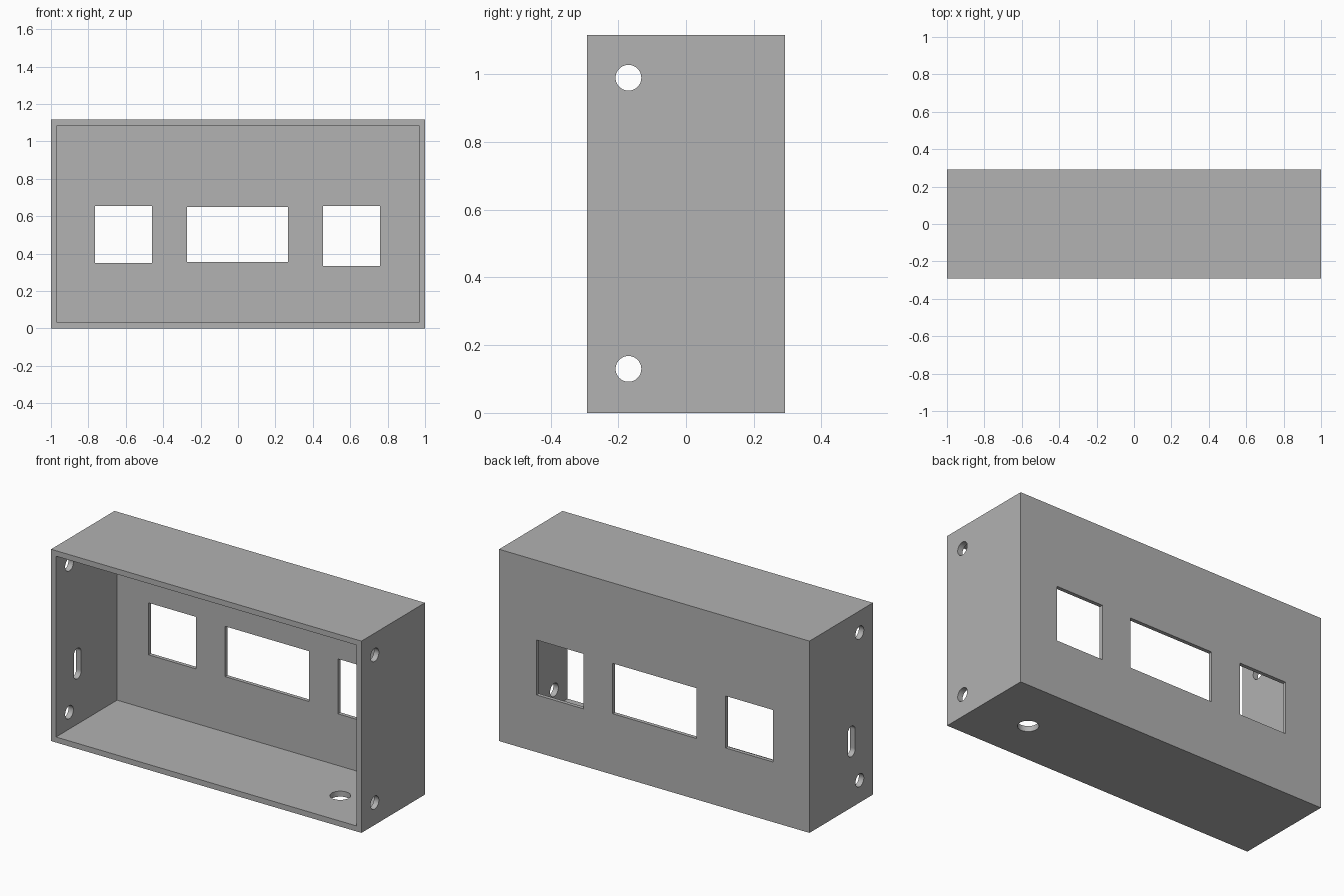
import bpy
import math

old = bpy.data.objects.get("Cube")
if old:
    bpy.data.objects.remove(old, do_unlink=True)

# Overall dimensions
HALF_X, HALF_Y, HEIGHT = 1.0, 0.292, 1.117
WALL, BACK = 0.032, 0.022

grey = bpy.data.materials.new("plain grey")
grey.use_nodes = True
colour = (0.445, 0.445, 0.445, 1)
grey.diffuse_color = colour
grey.node_tree.nodes["Principled BSDF"].inputs["Base Color"].default_value = colour


def box(name, x, y, z):
    """Box spanning the given (min, max) ranges."""
    spans = (x, y, z)
    bpy.ops.mesh.primitive_cube_add(size=1, location=[sum(s) / 2 for s in spans])
    ob = bpy.context.object
    ob.name = name
    ob.scale = [s[1] - s[0] for s in spans]
    bpy.ops.object.transform_apply(location=True, rotation=True, scale=True)
    return ob


def drill(name, centre, radius, depth, axis):
    """Round cutter along the x or z axis."""
    turn = (0, math.pi / 2, 0) if axis == "x" else (0, 0, 0)
    bpy.ops.mesh.primitive_cylinder_add(vertices=40, radius=radius, depth=depth,
                                        location=centre, rotation=turn)
    ob = bpy.context.object
    ob.name = name
    bpy.ops.object.transform_apply(location=True, rotation=True, scale=True)
    return ob


def cut(target, cutter):
    """Subtract the cutter, then discard it."""
    cutter.hide_render = True
    mod = target.modifiers.new("cut", "BOOLEAN")
    mod.operation = "DIFFERENCE"
    mod.solver = "EXACT"
    mod.object = cutter
    bpy.context.view_layer.objects.active = target
    bpy.ops.object.modifier_apply(modifier=mod.name)
    bpy.data.objects.remove(cutter, do_unlink=True)


# Shell, open at the front
shell = box("enclosure_shell", (-HALF_X, HALF_X), (-HALF_Y, HALF_Y), (0, HEIGHT))
cut(shell, box("cavity", (WALL - HALF_X, HALF_X - WALL),
               (-HALF_Y - 0.1, HALF_Y - BACK), (WALL, HEIGHT - WALL)))

# Three windows through the back panel
windows = [((-0.765, -0.46), (0.35, 0.653)),
           ((-0.272, 0.268), (0.355, 0.648)),
           ((0.455, 0.758), (0.333, 0.653))]
for x, z in windows:
    cut(shell, box("window_cutter", x, (0.2, 0.4), z))

# Screw holes through both side walls
for side in (-1, 1):
    for z in (0.13, 0.99):
        cut(shell, drill("screw_cutter", (side, -0.17, z), 0.038, 0.2, "x"))

# Rounded vertical slot in the right-hand wall
SLOT_Y, SLOT_Z, SLOT_R, SLOT_HALF = -0.095, 0.385, 0.034, 0.055
for z in (SLOT_Z - SLOT_HALF, SLOT_Z + SLOT_HALF):
    cut(shell, drill("slot_end_cutter", (-1, SLOT_Y, z), SLOT_R, 0.2, "x"))
cut(shell, box("slot_cutter", (-1.1, -0.9), (SLOT_Y - SLOT_R, SLOT_Y + SLOT_R),
               (SLOT_Z - SLOT_HALF, SLOT_Z + SLOT_HALF)))

# Cable hole in the floor
cut(shell, drill("cable_cutter", (0.68, -0.03, 0), 0.055, 0.2, "z"))

# Finish
shell.data.materials.clear()
shell.data.materials.append(grey)
bpy.ops.object.select_all(action="DESELECT")
shell.select_set(True)
bpy.context.view_layer.objects.active = shell
bpy.ops.object.shade_smooth_by_angle(angle=math.radians(30))
